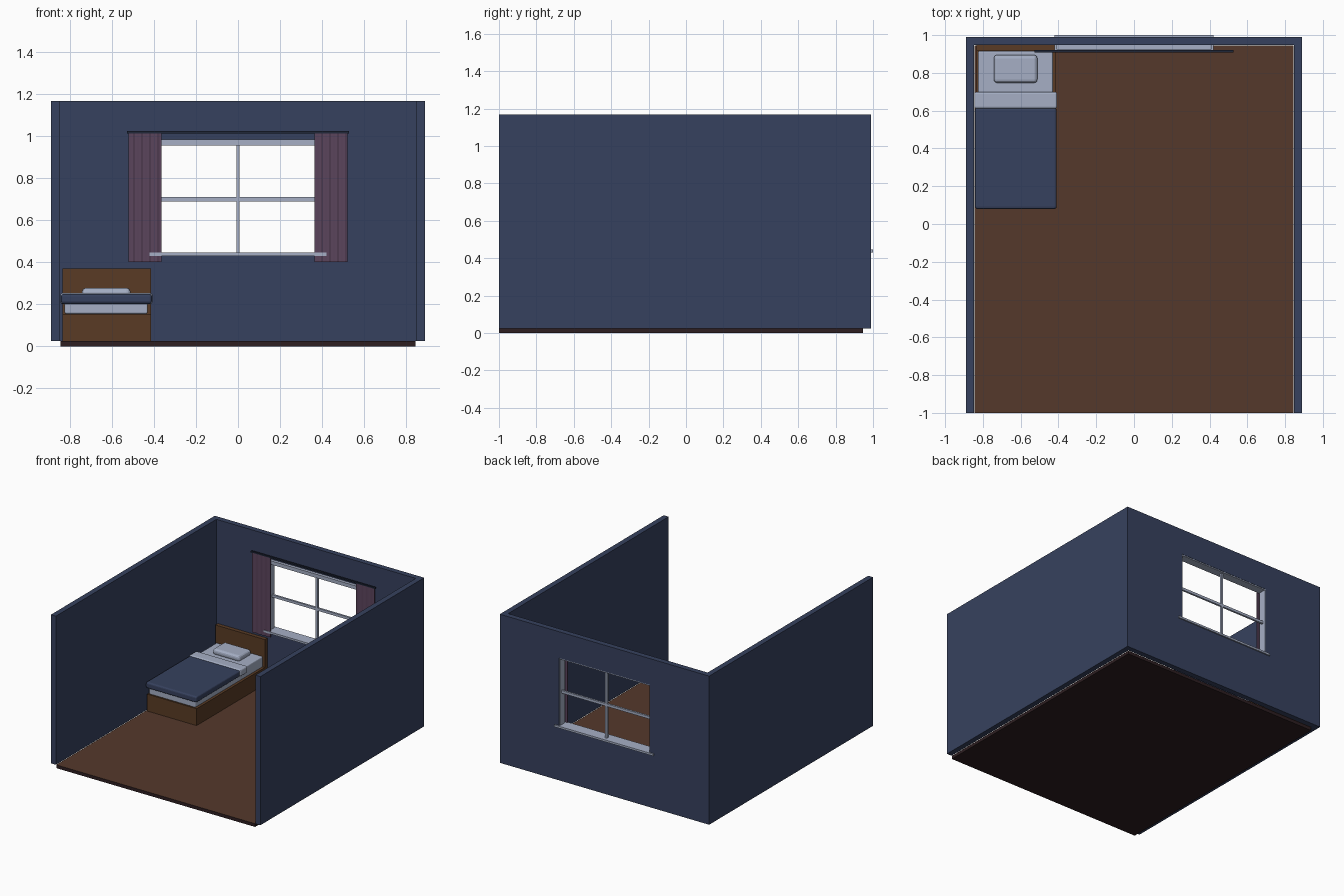
import bpy, bmesh

if "Cube" in bpy.data.objects:
    bpy.data.objects.remove(bpy.data.objects["Cube"])


def material(name, rgb):
    m = bpy.data.materials.new(name)
    m.diffuse_color = (*rgb, 1)
    m.use_nodes = True
    m.node_tree.nodes["Principled BSDF"].inputs["Base Color"].default_value = m.diffuse_color
    return m


NAVY = material("navy paint", (0.037, 0.053, 0.112))
ROD = material("dark navy", (0.014, 0.020, 0.040))
WHITE = material("pale blue white", (0.38, 0.43, 0.56))
PURPLE = material("dusky purple", (0.105, 0.058, 0.108))
WOOD = material("bed wood", (0.100, 0.044, 0.018))
FLOOR = material("floor brown", (0.090, 0.040, 0.024))
DARK = material("floor edge dark", (0.026, 0.013, 0.015))


def mesh_object(name, bm, *mats):
    bmesh.ops.recalc_face_normals(bm, faces=bm.faces)
    me = bpy.data.meshes.new(name)
    bm.to_mesh(me)
    bm.free()
    ob = bpy.data.objects.new(name, me)
    bpy.context.collection.objects.link(ob)
    for m in mats:
        me.materials.append(m)
    return ob


def box(name, x, y, z, mat, bevel=0.0):
    """Box from (min, max) ranges, with optional rounded edges."""
    bm = bmesh.new()
    bmesh.ops.create_cube(bm, size=1)
    for v in bm.verts:
        v.co = [r[0] if c < 0 else r[1] for c, r in zip(v.co, (x, y, z))]
    ob = mesh_object(name, bm, mat)
    if bevel:
        b = ob.modifiers.new("round", 'BEVEL')
        b.width, b.segments = bevel, 3
    return ob


def extrude(name, outline, z0, z1, mat):
    bm = bmesh.new()
    face = bm.faces.new([bm.verts.new((x, y, z0)) for x, y in outline])
    new = bmesh.ops.extrude_face_region(bm, geom=[face])["geom"]
    bmesh.ops.translate(bm, vec=(0, 0, z1 - z0),
                        verts=[g for g in new if isinstance(g, bmesh.types.BMVert)])
    return mesh_object(name, bm, mat)


# Floor: brown top, dark edges and underside
floor = box("floor", (-.845, .845), (-1, .945), (0, .025), FLOOR)
floor.data.materials.append(DARK)
for p in floor.data.polygons:
    p.material_index = 0 if p.normal.z > 0.5 else 1

# U-shaped walls with a window opening
walls = extrude("walls", [(-.89, -1), (-.89, .99), (.89, .99), (.89, -1),
                          (.848, -1), (.848, .948), (-.848, .948), (-.848, -1)],
                .025, 1.167, NAVY)
cutter = box("window_cutter", (-.385, .385), (.8, 1.1), (.44, .965), NAVY)
cutter.hide_render = True
cutter.hide_viewport = True
cut = walls.modifiers.new("opening", 'BOOLEAN')
cut.object, cut.operation, cut.solver = cutter, 'DIFFERENCE', 'EXACT'

# Window frame
box("window_sill", (-.42, .42), (.908, 1.0), (.431, .446), WHITE)
box("window_head", (-.41, .41), (.925, .988), (.957, .985), WHITE)
for side, s in (("left", -1), ("right", 1)):
    xs = sorted((s * .38, s * .41))
    box(side + "_window_jamb", xs, (.928, .988), (.446, .957), WHITE)
box("vertical_glazing_bar", (-.008, .008), (.955, .972), (.446, .957), WHITE)
box("horizontal_glazing_bar", (-.38, .38), (.956, .971), (.69, .71), WHITE)

# Curtain rod and pleated curtains
box("curtain_rod", (-.528, .528), (.908, .922), (1.014, 1.024), ROD)
N = 16
for side, s in (("left", -1), ("right", 1)):
    xs = [s * (.365 + .155 * i / N) for i in range(N + 1)]
    wave = [.0045 if i % 4 < 2 else -.0005 for i in range(N + 1)]
    outline = [(x, .909 + w) for x, w in zip(xs, wave)]
    outline += [(x, .915 + w) for x, w in zip(xs[::-1], wave[::-1])]
    extrude(side + "_curtain", outline, .402, 1.014, PURPLE)

# Bed
box("bed_base", (-.835, -.415), (.09, .92), (.025, .155), WOOD)
box("headboard", (-.835, -.415), (.918, .948), (.025, .37), WOOD)
box("mattress", (-.825, -.43), (.095, .917), (.155, .238), WHITE, .008)
box("blanket", (-.842, -.41), (.08, .615), (.203, .25), NAVY, .012)
box("folded_sheet", (-.845, -.407), (.61, .70), (.201, .254), WHITE, .012)

# Pillow: rounded in plan, softened on top
pillow = box("pillow", (-.742, -.512), (.747, .895), (.232, .278), WHITE, .018)
